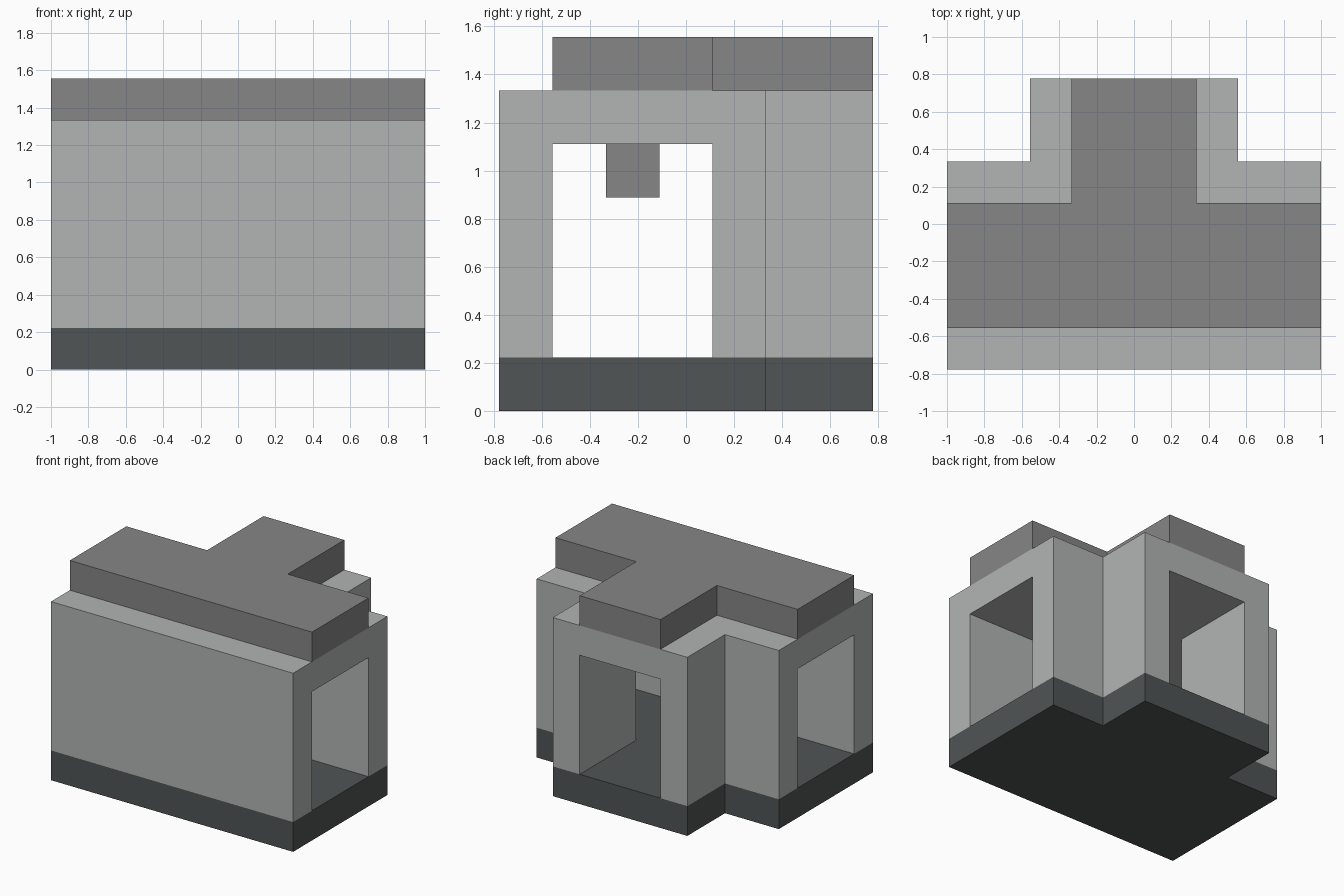
import bpy
import bmesh

cube = bpy.data.objects.get("Cube")
if cube:
    bpy.data.objects.remove(cube, do_unlink=True)

U = 2 / 9  # one building block


def make_material(name, color):
    mat = bpy.data.materials.new(name)
    mat.use_nodes = True
    mat.diffuse_color = (*color, 1)
    bsdf = mat.node_tree.nodes["Principled BSDF"]
    bsdf.inputs["Base Color"].default_value = (*color, 1)
    return mat


def prism(name, outline, z0, z1, mat):
    """Extrude a flat outline, given in blocks, between two heights."""
    bm = bmesh.new()
    base = bm.faces.new([bm.verts.new((x * U, y * U, z0 * U)) for x, y in outline])
    top = bmesh.ops.extrude_face_region(bm, geom=[base])["geom"]
    bmesh.ops.translate(bm, vec=(0, 0, (z1 - z0) * U),
                        verts=[v for v in top if isinstance(v, bmesh.types.BMVert)])
    bmesh.ops.recalc_face_normals(bm, faces=bm.faces)
    mesh = bpy.data.meshes.new(name)
    bm.to_mesh(mesh)
    bm.free()
    mesh.materials.append(mat)
    obj = bpy.data.objects.new(name, mesh)
    bpy.context.collection.objects.link(obj)
    return obj


def tee(half_bar, half_stem, front, bar_back, stem_back):
    """T-shaped outline, mirrored about x = 0."""
    right = [(half_bar, front), (half_bar, bar_back),
             (half_stem, bar_back), (half_stem, stem_back)]
    return right + [(-x, y) for x, y in reversed(right)]


floor_grey = make_material("dark floor grey", (0.080, 0.089, 0.091))
wall_grey = make_material("light wall grey", (0.445, 0.462, 0.456))
roof_grey = make_material("mid roof grey", (0.238, 0.238, 0.238))

# Floor, walls with ceiling, and roof duct
footprint = tee(4.5, 2.5, -3.5, 1.5, 3.5)
prism("floor", footprint, 0, 1, floor_grey)
walls = prism("walls", footprint, 1, 6, wall_grey)
prism("roof_duct", tee(4.5, 1.5, -2.5, 0.5, 3.5), 6, 7, roof_grey)

# Ceiling lamp at the middle of the corridor
prism("ceiling_lamp", [(-.5, -1.5), (.5, -1.5), (.5, -.5), (-.5, -.5)], 4, 5, roof_grey)

# T-shaped corridor cut through the walls
cutter = prism("corridor_cutter", tee(5, 1.5, -2.5, 0.5, 4), 0, 5, wall_grey)
cutter.hide_render = True
cut = walls.modifiers.new("corridor", 'BOOLEAN')
cut.operation = 'DIFFERENCE'
cut.solver = 'EXACT'
cut.object = cutter
bpy.context.view_layer.objects.active = walls
bpy.ops.object.modifier_apply(modifier=cut.name)
bpy.data.objects.remove(cutter, do_unlink=True)
